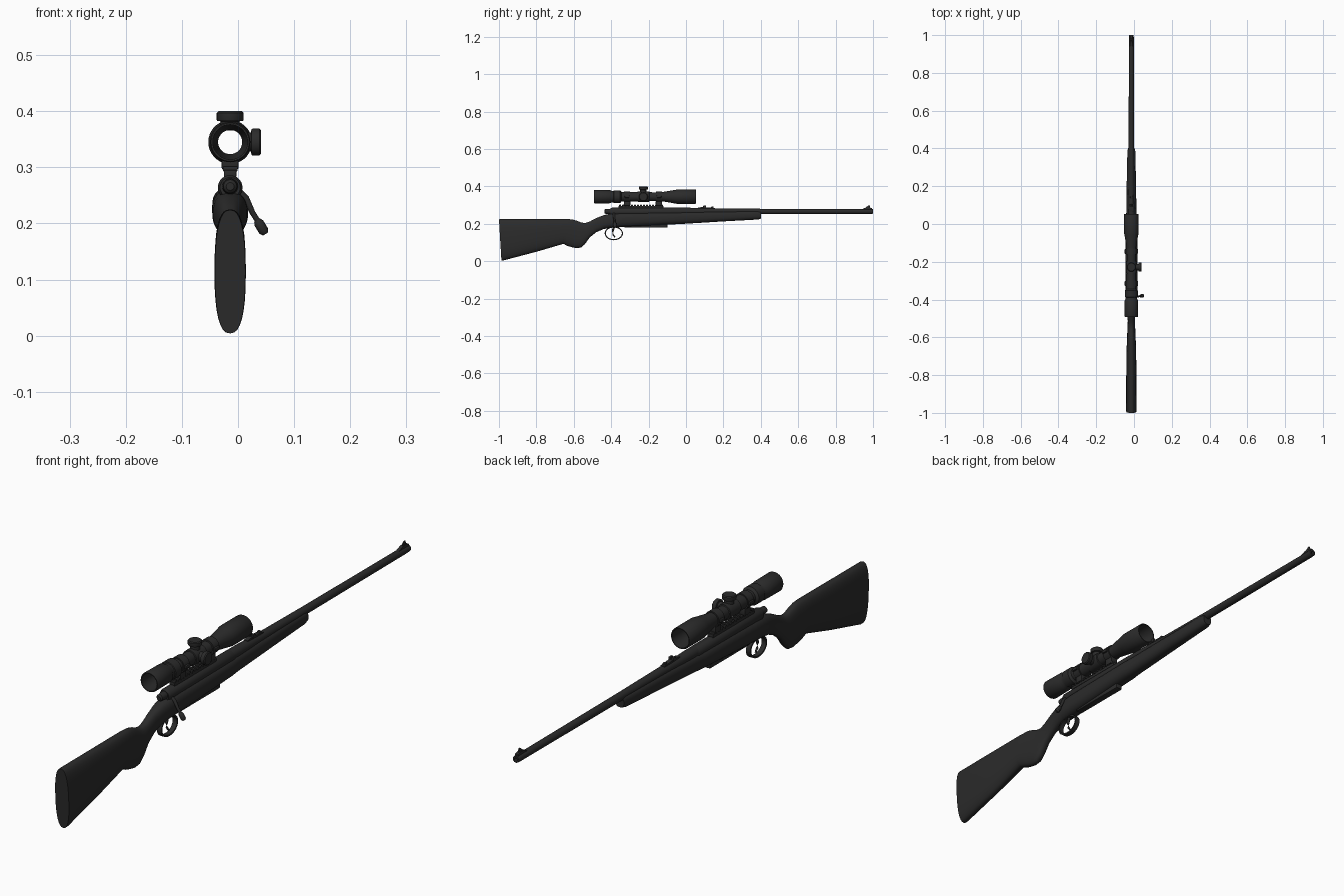
import bpy, bmesh
from math import sin, cos, pi, copysign
from mathutils import Vector, Matrix

cube = bpy.data.objects.get("Cube")
if cube:
    bpy.data.objects.remove(cube, do_unlink=True)

CX = -0.014      # centre plane of the rifle
BORE = 0.266     # barrel axis height
SIGHT = 0.345    # scope axis height


def material(name, value):
    m = bpy.data.materials.new(name)
    m.use_nodes = True
    colour = (value, value, value, 1)
    m.diffuse_color = colour
    m.node_tree.nodes["Principled BSDF"].inputs["Base Color"].default_value = colour
    return m


BLACK = material("matte black", 0.024)


def finish(name, bm, angle=0.6):
    bmesh.ops.recalc_face_normals(bm, faces=bm.faces)
    me = bpy.data.meshes.new(name)
    bm.to_mesh(me)
    bm.free()
    ob = bpy.data.objects.new(name, me)
    bpy.context.collection.objects.link(ob)
    me.materials.append(BLACK)
    bpy.ops.object.select_all(action='DESELECT')
    ob.select_set(True)
    bpy.context.view_layer.objects.active = ob
    bpy.ops.object.shade_smooth_by_angle(angle=angle)
    return ob


def bridge(bm, rings, closed=False):
    pairs = list(zip(rings, rings[1:])) + ([(rings[-1], rings[0])] if closed else [])
    for a, b in pairs:
        for i in range(len(a)):
            j = (i + 1) % len(a)
            bm.faces.new((a[i], a[j], b[j], b[i]))
    if not closed:
        bm.faces.new(rings[0])
        bm.faces.new(rings[-1])


def lathe(name, profile, origin, axis='Y', n=28, closed=False):
    """Revolve (distance, radius) pairs about an axis through origin."""
    turn = {'Y': Matrix.Rotation(-pi / 2, 4, 'X'), 'Z': Matrix.Identity(4),
            'X': Matrix.Rotation(pi / 2, 4, 'Y')}[axis]
    bm = bmesh.new()
    rings = [[bm.verts.new(Vector(origin) + turn @ Vector((r * cos(2 * pi * i / n), r * sin(2 * pi * i / n), d)))
              for i in range(n)] for d, r in profile]
    bridge(bm, rings, closed)
    return finish(name, bm)


def loft(name, sections, power=2.5, n=32):
    """Skin rounded sections: y, bottom, top, half width, slant."""
    bm = bmesh.new()
    rings = []
    for y, lo, hi, w, slant in sections:
        ring = []
        for i in range(n):
            c, s = cos(2 * pi * i / n), sin(2 * pi * i / n)
            x = CX + w * copysign(abs(c) ** (2 / power), c)
            z = (lo + hi) / 2 + (hi - lo) / 2 * copysign(abs(s) ** (2 / power), s)
            ring.append(bm.verts.new((x, y + slant * (hi - z), z)))
        rings.append(ring)
    bridge(bm, rings)
    return finish(name, bm, 0.9)


def box(name, y0, y1, z0, z1, half, bevel=0.003):
    bm = bmesh.new()
    bmesh.ops.create_cube(bm, size=1)
    bmesh.ops.scale(bm, vec=(2 * half, y1 - y0, z1 - z0), verts=bm.verts)
    bmesh.ops.translate(bm, vec=(CX, (y0 + y1) / 2, (z0 + z1) / 2), verts=bm.verts)
    if bevel:
        bmesh.ops.bevel(bm, geom=bm.edges[:], offset=bevel, segments=2, affect='EDGES', profile=0.5)
    return finish(name, bm)


def side_plate(name, outline, half):
    """Extrude a (y, z) outline across the rifle."""
    bm = bmesh.new()
    rings = [[bm.verts.new((CX + s * half, y, z)) for y, z in outline] for s in (-1, 1)]
    bridge(bm, rings)
    return finish(name, bm)


def rod(name, points, radii, n=12):
    """Round rod through points, one radius per point."""
    bm = bmesh.new()
    rings = []
    for i, p in enumerate(points):
        d = Vector(points[min(i + 1, len(points) - 1)]) - Vector(points[max(i - 1, 0)])
        q = d.to_track_quat('Z', 'Y')
        rings.append([bm.verts.new(Vector(p) + q @ Vector((radii[i] * cos(2 * pi * k / n),
                      radii[i] * sin(2 * pi * k / n), 0))) for k in range(n)])
    bridge(bm, rings)
    return finish(name, bm)


# Stock: butt, grip, action bed and fore-end in one skin
loft("stock", [
    (-1.0, 0.004, 0.224, 0.027, 0.06), (-0.99, 0.004, 0.225, 0.028, 0.06),
    (-0.80, 0.052, 0.225, 0.027, 0.03), (-0.655, 0.093, 0.225, 0.025, 0),
    (-0.635, 0.082, 0.225, 0.024, 0), (-0.61, 0.075, 0.224, 0.023, 0),
    (-0.585, 0.070, 0.217, 0.022, 0), (-0.56, 0.073, 0.207, 0.021, 0),
    (-0.54, 0.092, 0.204, 0.020, 0), (-0.515, 0.127, 0.212, 0.019, 0),
    (-0.48, 0.155, 0.231, 0.020, 0), (-0.44, 0.172, 0.246, 0.025, 0),
    (-0.40, 0.179, 0.255, 0.030, 0), (-0.35, 0.182, 0.260, 0.032, 0),
    (-0.05, 0.198, 0.264, 0.032, 0), (-0.01, 0.200, 0.265, 0.028, 0),
    (0.20, 0.213, 0.268, 0.025, 0), (0.385, 0.223, 0.270, 0.021, 0),
    (0.402, 0.228, 0.266, 0.017, 0)])

# Barrel with a recessed muzzle, receiver and bolt
lathe("barrel", [(-0.1, 0.020), (0.02, 0.020), (0.12, 0.017), (0.4, 0.0145), (0.985, 0.013),
                 (1.0, 0.012), (1.0, 0.006), (0.96, 0.005)], (CX, 0, BORE))
lathe("receiver", [(-0.405, 0.018), (-0.395, 0.022), (-0.03, 0.022), (-0.02, 0.019)], (CX, 0, BORE - 0.002))
lathe("bolt_shroud", [(-0.437, 0.007), (-0.432, 0.012), (-0.41, 0.014), (-0.38, 0.014)], (CX, 0, BORE))
rod("bolt_handle", [(CX + 0.01, -0.385, 0.262), (0.014, -0.385, 0.245), (0.026, -0.383, 0.219),
                    (0.038, -0.381, 0.200)], [0.006, 0.006, 0.005, 0.005])
rod("bolt_knob", [(0.034, -0.381, 0.206), (0.037, -0.381, 0.201), (0.046, -0.380, 0.186),
                  (0.049, -0.380, 0.181)], [0.006, 0.009, 0.009, 0.005])
box("floor_plate", -0.33, -0.10, 0.179, 0.20, 0.013)

# Trigger guard loop and curved trigger
bm = bmesh.new()
rings = []
for i in range(28):
    a = 2 * pi * i / 28
    ring = []
    for r, x in ((0, -1), (0, 1), (0.006, 1), (0.006, -1)):
        ring.append(bm.verts.new((CX + x * 0.009, -0.386 + (0.049 - r) * cos(a), 0.149 + (0.037 - r) * sin(a))))
    rings.append(ring)
bridge(bm, rings, closed=True)
finish("trigger_guard", bm)
rod("trigger", [(CX, -0.385, 0.186), (CX, -0.392, 0.160), (CX, -0.390, 0.142), (CX, -0.380, 0.128)],
    [0.006, 0.005, 0.004, 0.003])

# Toothed scope rail
box("rail", -0.36, -0.12, 0.283, 0.295, 0.011, 0.001)
for i in range(15):
    y = -0.357 + i * 0.016
    box("rail_tooth", y, y + 0.009, 0.293, 0.302, 0.013, 0.001)

# Scope body: hollow tube from eyepiece to objective bell
lathe("scope_body", [
    (-0.492, 0.034), (-0.488, 0.036), (-0.405, 0.035), (-0.398, 0.031), (-0.388, 0.031),
    (-0.386, 0.034), (-0.352, 0.034), (-0.345, 0.025), (-0.15, 0.0235), (-0.125, 0.025),
    (-0.06, 0.036), (-0.045, 0.039), (0.05, 0.039), (0.053, 0.037), (0.053, 0.034),
    (-0.04, 0.032), (-0.12, 0.0215), (-0.36, 0.0215), (-0.41, 0.030), (-0.492, 0.031)],
    (CX, 0, SIGHT), n=36, closed=True)

# Scope rings, feet and clamp screws
for y in (-0.315, -0.145):
    lathe("mount_ring", [(-0.016, 0.022), (-0.016, 0.029), (0.016, 0.029), (0.016, 0.022)],
          (CX, y, SIGHT), closed=True)
    box("mount_foot", y - 0.017, y + 0.017, 0.296, 0.322, 0.015)
    for s in (-1, 1):
        box("ring_clamp", y - 0.013, y + 0.013, SIGHT - 0.006, SIGHT + 0.006, 0.006).location.x = s * 0.029

# Turret saddle and adjustment caps
lathe("turret_saddle", [(-0.033, 0.022), (-0.031, 0.028), (0.031, 0.028), (0.033, 0.022)],
      (CX, -0.228, SIGHT), closed=True)
cap = [(0.021, 0.017), (0.037, 0.017), (0.038, 0.023), (0.040, 0.024), (0.052, 0.024), (0.055, 0.021)]
for axis, name in (('Z', "elevation_cap"), ('X', "windage_cap")):
    lathe(name, cap, (CX, -0.228, SIGHT), axis)

# Rear and front iron sights
side_plate("rear_sight_base", [(0.065, 0.278), (0.155, 0.276), (0.155, 0.284), (0.125, 0.287),
                               (0.08, 0.289), (0.065, 0.286)], 0.008)
for s in (-1, 1):
    box("rear_sight_leaf", 0.092, 0.106, 0.284, 0.297, 0.004, 0.001).location.x = s * 0.006
box("rear_sight_screw", 0.135, 0.148, 0.280, 0.292, 0.006)
side_plate("front_sight_ramp", [(0.93, 0.274), (0.995, 0.274), (0.995, 0.284), (0.975, 0.288), (0.96, 0.286)], 0.006)
side_plate("front_sight_blade", [(0.958, 0.284), (0.986, 0.284), (0.982, 0.299), (0.975, 0.299)], 0.002)
